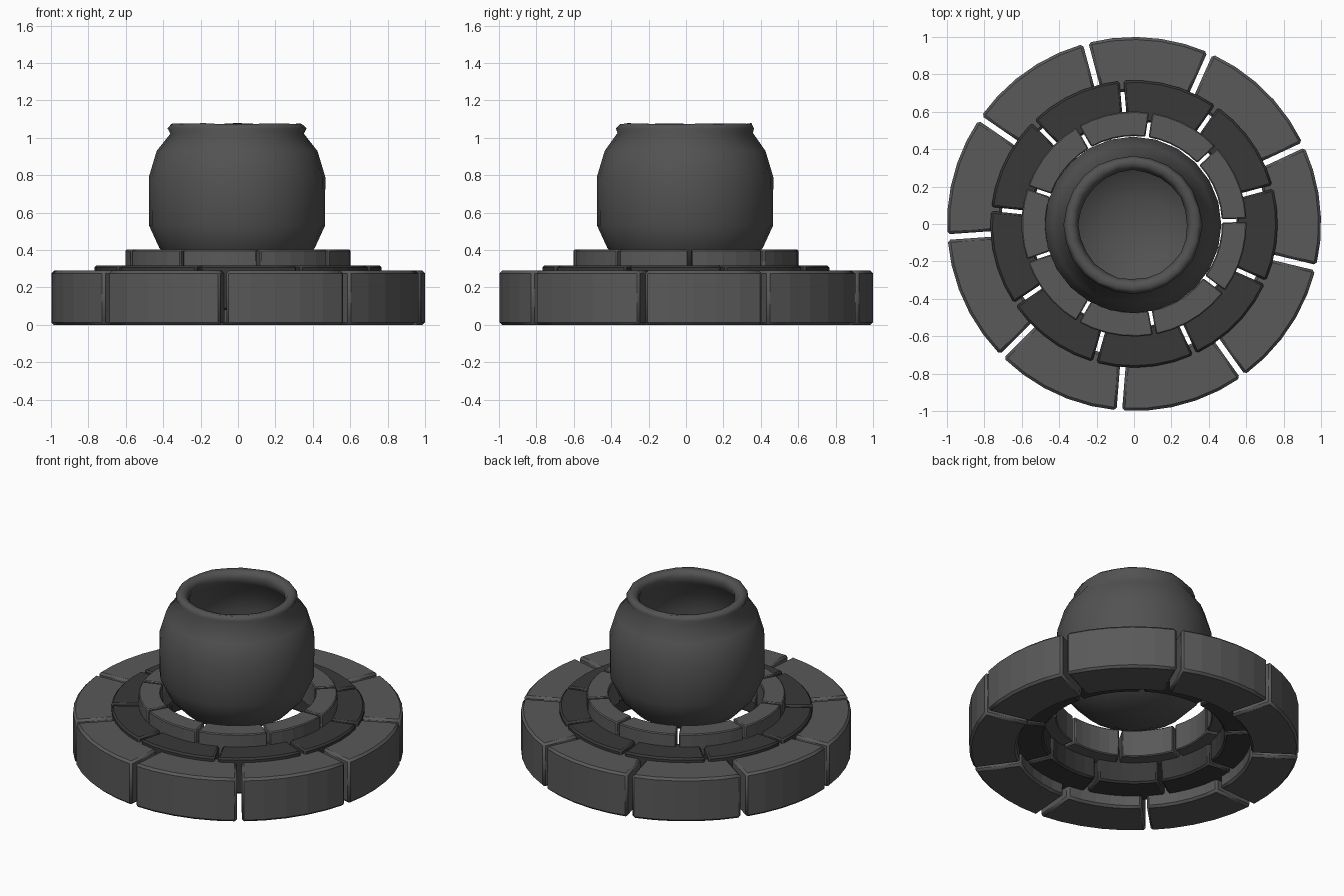
import bpy, bmesh, math, random

if "Cube" in bpy.data.objects:
    bpy.data.objects.remove(bpy.data.objects["Cube"])
random.seed(4)


def material(name, v):
    m = bpy.data.materials.new(name)
    m.diffuse_color = (v, v, v, 1)
    m.use_nodes = True
    m.node_tree.nodes["Principled BSDF"].inputs["Base Color"].default_value = m.diffuse_color
    return m


stone = material("stone", 0.10)
dark_stone = material("dark_stone", 0.04)
iron = material("iron", 0.085)


def finish(name, bm, mat, angle):
    bmesh.ops.recalc_face_normals(bm, faces=bm.faces[:])
    me = bpy.data.meshes.new(name)
    bm.to_mesh(me)
    bm.free()
    me.materials.append(mat)
    ob = bpy.data.objects.new(name, me)
    bpy.context.collection.objects.link(ob)
    bpy.ops.object.select_all(action='DESELECT')
    ob.select_set(True)
    bpy.context.view_layer.objects.active = ob
    bpy.ops.object.shade_smooth_by_angle(angle=math.radians(angle))
    return ob


# One ring of curved blocks; joints are the angles of the gaps in degrees
def block_ring(name, r0, r1, z0, z1, joints, gap, mat, bevel, steps=5):
    bm = bmesh.new()
    for i, a in enumerate(joints):
        b = joints[(i + 1) % len(joints)]
        if b <= a:
            b += 360
        a, b = math.radians(a), math.radians(b)
        sections = []
        for k in range(steps + 1):
            t = k / steps
            sec = []
            for r, z in ((r0, z0), (r1, z0), (r1, z1), (r0, z1)):
                half = gap / 2 / r      # keeps the gap parallel
                ang = a + half + (b - a - 2 * half) * t
                sec.append(bm.verts.new((r * math.cos(ang), r * math.sin(ang), z)))
            sections.append(sec)
        for s, e in zip(sections, sections[1:]):
            for j in range(4):
                n = (j + 1) % 4
                bm.faces.new((s[j], s[n], e[n], e[j]))
        bm.faces.new(sections[0])
        bm.faces.new(sections[-1])
    ob = finish(name, bm, mat, 5)
    mod = ob.modifiers.new("worn_edges", 'BEVEL')
    mod.width = bevel
    mod.segments = 1
    mod.limit_method = 'ANGLE'
    mod.angle_limit = math.radians(40)


# Three stacked stone rings
block_ring("outer_stones", 0.71, 1.0, 0, 0.29,
           [-176, -135, -94.5, -54.5, -13.5, 25, 66, 105, 145.5], 0.03, stone, 0.014)
block_ring("middle_stones", 0.55, 0.768, 0.08, 0.318,
           [-146, -106, -65, -24, 15, 55, 95, 134.5, 174], 0.022, dark_stone, 0.011)
block_ring("inner_stones", 0.47, 0.602, 0.22, 0.402,
           [-161, -120, -79.5, -37, 2, 43, 81.5, 120, 161], 0.018, stone, 0.006)

# Pot: outer wall up to the rolled lip, then down the inside
profile = [(0.20, 0.25), (0.32, 0.31), (0.415, 0.41), (0.47, 0.53), (0.472, 0.79),
           (0.43, 0.93), (0.36, 1.025), (0.37, 1.05), (0.352, 1.077), (0.315, 1.07),
           (0.293, 1.04), (0.32, 0.98), (0.40, 0.88), (0.43, 0.76), (0.43, 0.54),
           (0.37, 0.43), (0.28, 0.35), (0.16, 0.30)]
N = 24
bm = bmesh.new()
rings = []
for r, z in profile:
    ring = []
    for k in range(N):
        a = 2 * math.pi * k / N
        wob = random.uniform(-0.005, 0.003) if z > 1.0 else 0
        ring.append(bm.verts.new(((r + wob) * math.cos(a) - 0.005,
                                  (r + wob) * math.sin(a) - 0.005, z + wob * 0.8)))
    rings.append(ring)
for p, q in zip(rings, rings[1:]):
    for k in range(N):
        n = (k + 1) % N
        bm.faces.new((p[k], p[n], q[n], q[k]))
for ring, z in ((rings[0], 0.225), (rings[-1], 0.28)):
    c = bm.verts.new((-0.005, -0.005, z))
    for k in range(N):
        bm.faces.new((c, ring[k], ring[(k + 1) % N]))
finish("pot", bm, iron, 75)
